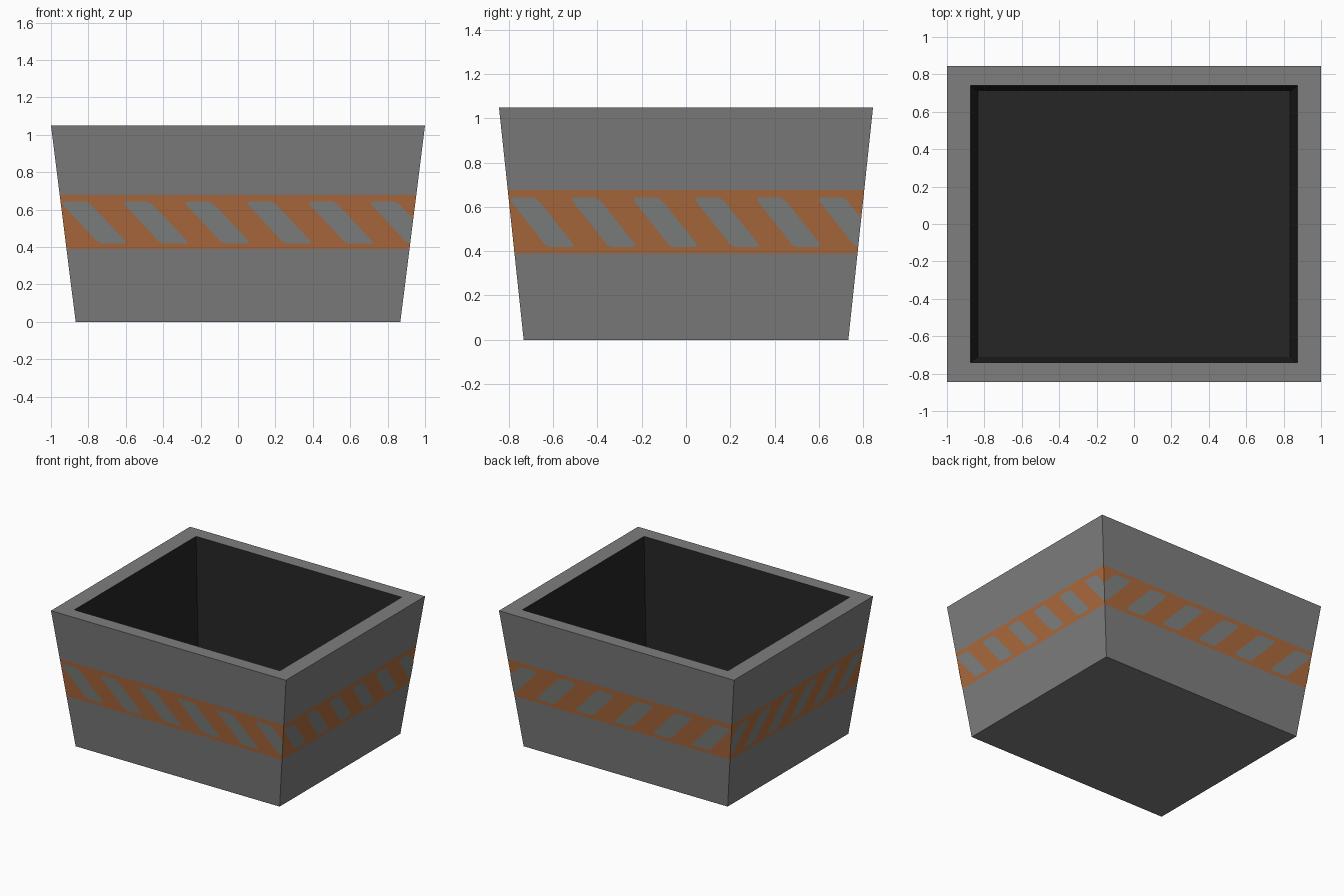
import bpy, bmesh
from mathutils import Vector

if "Cube" in bpy.data.objects:
    bpy.data.objects.remove(bpy.data.objects["Cube"])

H = 1.05                    # overall height
X0, X1 = 0.868, 1.0         # half width at bottom and top
RY = 0.845                  # depth / width ratio


def half(z):
    return X0 + (X1 - X0) * z / H


def material(name, rgb):
    m = bpy.data.materials.new(name)
    m.diffuse_color = (*rgb, 1)
    m.use_nodes = True
    m.node_tree.nodes["Principled BSDF"].inputs["Base Color"].default_value = m.diffuse_color
    return m


grey = material("body grey", (0.21, 0.21, 0.21))
orange = material("stripe orange", (0.42, 0.145, 0.047))
slot_grey = material("slot grey", (0.21, 0.225, 0.215))
dark = material("inside dark", (0.019, 0.019, 0.019))


def make_object(name, bm, mats):
    me = bpy.data.meshes.new(name)
    bm.to_mesh(me)
    bm.free()
    for m in mats:
        me.materials.append(m)
    ob = bpy.data.objects.new(name, me)
    bpy.context.collection.objects.link(ob)
    return ob


# Tapered container: rings running up the outside, over the rim, down inside
bm = bmesh.new()
rings = [(X0, RY * X0, 0), (half(0.39), RY * half(0.39), 0.39),
         (half(0.677), RY * half(0.677), 0.677), (X1, RY, H),
         (0.875, 0.74, H), (0.835, 0.71, 0.08)]
mat_of_ring = [0, 1, 0, 0, 2]
loops = [[bm.verts.new((sx * x, sy * y, z))
          for sx, sy in ((-1, -1), (1, -1), (1, 1), (-1, 1))]
         for x, y, z in rings]
for a, b, m in zip(loops, loops[1:], mat_of_ring):
    for i in range(4):
        j = (i + 1) % 4
        bm.faces.new((a[i], a[j], b[j], b[i])).material_index = m
bm.faces.new(loops[0][::-1])
bm.faces.new(loops[-1]).material_index = 2
make_object("container", bm, [grey, orange, dark])

# Slanted slot patches on the band, clipped at the corners of each side
SLOT = [(0.0, 0.632), (0.012, 0.643), (0.128, 0.643), (0.156, 0.627),
        (0.34, 0.432), (0.335, 0.418), (0.215, 0.418), (0.188, 0.43)]
EPS = 0.002
SIDES = {
    "front": (lambda u, z: (u, -RY * half(z) - EPS, z), Vector((0, -1, 0))),
    "back": (lambda u, z: (u, RY * half(z) + EPS, z), Vector((0, 1, 0))),
    "right": (lambda u, z: (half(z) + EPS, RY * u, z), Vector((1, 0, 0))),
    "left": (lambda u, z: (-half(z) - EPS, RY * u, z), Vector((-1, 0, 0))),
}
for side, (place, outward) in SIDES.items():
    bm = bmesh.new()
    for k in range(6):
        start = -0.942 + 0.33 * k
        bm.faces.new([bm.verts.new((start + u, 0, z)) for u, z in SLOT])
    for s in (-1, 1):
        bmesh.ops.bisect_plane(
            bm, geom=bm.verts[:] + bm.edges[:] + bm.faces[:],
            plane_co=(s * X0, 0, 0), plane_no=(s * H, 0, -(X1 - X0)),
            clear_outer=True)
    for v in bm.verts:
        v.co = place(v.co.x, v.co.z)
    bm.normal_update()
    for f in bm.faces:
        if f.normal.dot(outward) < 0:
            f.normal_flip()
    make_object(side + "_slots", bm, [slot_grey])
